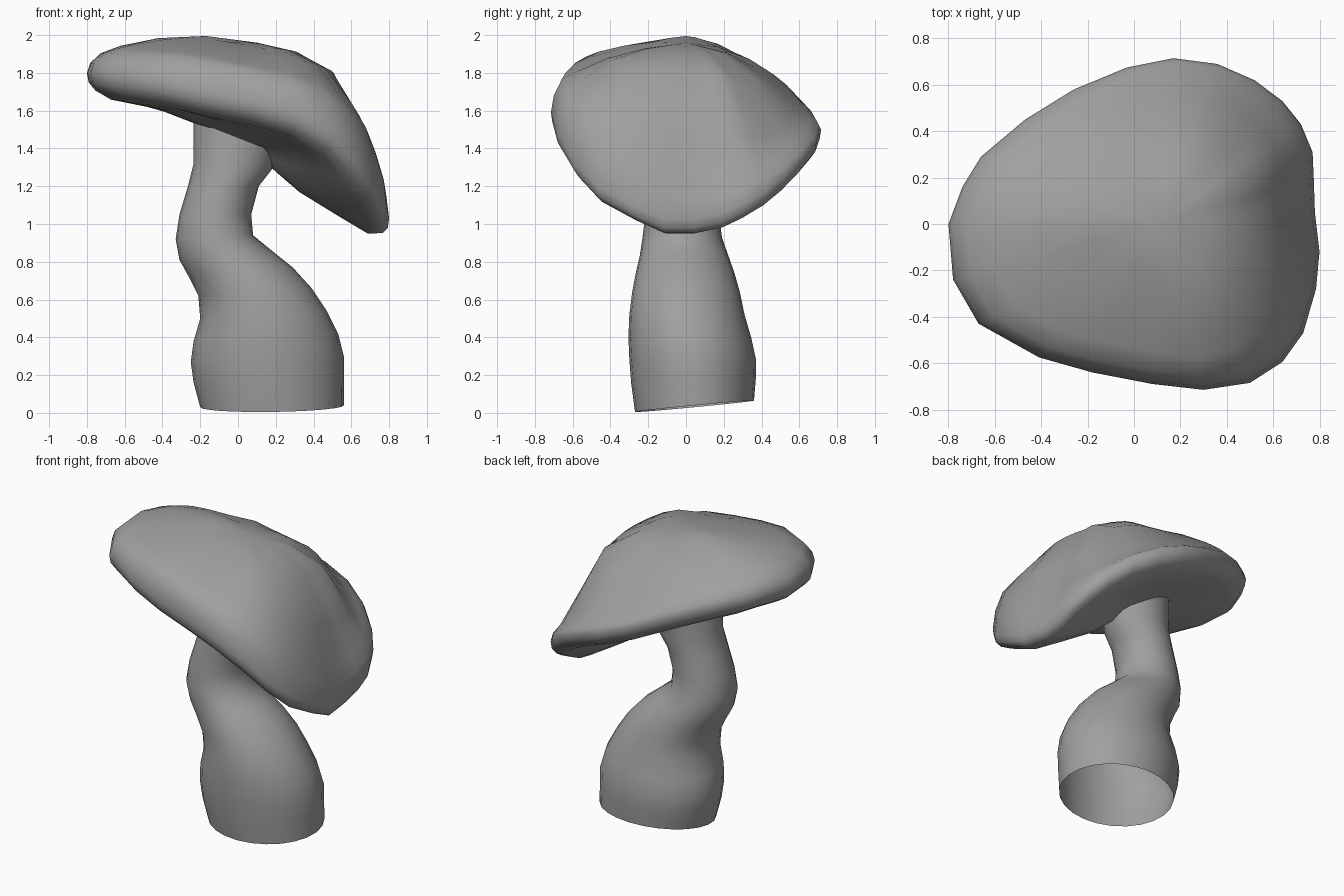
import bpy, bmesh, math
from mathutils import Vector

if "Cube" in bpy.data.objects:
    bpy.data.objects.remove(bpy.data.objects["Cube"])

grey = bpy.data.materials.new("dark_grey")
grey.diffuse_color = (.35, .35, .35, 1)
grey.use_nodes = True
grey.node_tree.nodes["Principled BSDF"].inputs["Base Color"].default_value = grey.diffuse_color


def skin(name, rings, start=None, end=None):
    """Bridge closed rings of points; optional end points close the shape."""
    bm = bmesh.new()
    loops = [[bm.verts.new(p) for p in r] for r in rings]
    n = len(loops[0])
    for a, b in zip(loops, loops[1:]):
        for i in range(n):
            j = (i + 1) % n
            bm.faces.new((a[i], a[j], b[j], b[i]))
    for tip, loop in ((start, loops[0]), (end, loops[-1])):
        if tip is not None:
            v = bm.verts.new(tip)
            for i in range(n):
                bm.faces.new((v, loop[i], loop[(i + 1) % n]))
    bmesh.ops.recalc_face_normals(bm, faces=bm.faces)
    mesh = bpy.data.meshes.new(name)
    bm.to_mesh(mesh)
    bm.free()
    mesh.materials.append(grey)
    obj = bpy.data.objects.new(name, mesh)
    bpy.context.collection.objects.link(obj)
    for p in mesh.polygons:
        p.use_smooth = True
    return obj


# Stem: each ring is left x,z / right x,z / y centre, y radius
STEM = [
    (-.20, .03, .56, .04, .045, .315),
    (-.235, .16, .56, .18, .04, .33),
    (-.25, .27, .56, .30, .035, .335),
    (-.235, .38, .53, .42, .02, .325),
    (-.20, .50, .47, .54, .005, .305),
    (-.21, .62, .39, .66, .0, .285),
    (-.26, .72, .29, .77, -.005, .26),
    (-.31, .81, .19, .85, -.01, .235),
    (-.33, .92, .08, .94, -.02, .21),
    (-.31, 1.05, .07, 1.05, -.02, .195),
    (-.265, 1.20, .11, 1.20, -.015, .19),
    (-.235, 1.32, .18, 1.29, -.01, .19),
    (-.235, 1.55, .20, 1.38, 0, .19),
]
rings = []
for k, (lx, lz, rx, rz, yc, ry) in enumerate(STEM):
    tilt = max(0, .03 - .015 * k)          # the cut at the foot slopes
    ring = []
    for i in range(24):
        a = math.tau * i / 24
        c, s = math.cos(a), math.sin(a)
        ring.append(((lx + rx) / 2 + (rx - lx) / 2 * c, yc + ry * s,
                     (lz + rz) / 2 + (rz - lz) / 2 * c + tilt * s))
    rings.append(ring)
skin("stem", rings)

# Cap rim, counterclockwise from the low side
RIM = [
    (.80, -.12, 1.03), (.78, .05, 1.03), (.775, .20, 1.06), (.77, .31, 1.11),
    (.72, .43, 1.18), (.64, .53, 1.26), (.52, .62, 1.35), (.36, .69, 1.43),
    (.17, .715, 1.50), (-.03, .675, 1.57), (-.26, .58, 1.66), (-.47, .45, 1.73),
    (-.66, .29, 1.78), (-.74, .16, 1.80), (-.80, 0, 1.80), (-.78, -.24, 1.80),
    (-.67, -.43, 1.78), (-.41, -.575, 1.75), (-.18, -.64, 1.70), (.08, -.69, 1.65),
    (.30, -.715, 1.59), (.50, -.685, 1.48), (.64, -.595, 1.33), (.73, -.47, 1.20),
    (.785, -.28, 1.10),
]
# Dome height fraction at four radii, by direction: full on one side, dished on the other
RADII = (.3, .58, .8, .92)
DOME = [
    (0, .95, .83, .50, .22), (22, .94, .80, .42, .18), (50, .92, .68, .26, .11),
    (90, .89, .60, .28, .13), (135, .93, .74, .48, .28), (180, 1.22, 1.15, .90, .65),
    (225, 1.02, .92, .78, .65), (270, .91, .76, .60, .50), (315, .94, .82, .58, .42),
    (360, .95, .83, .50, .22),
]
TOP = Vector((.1, 0, 1.96))
UNDER = Vector((.1, 0, 1.37))


def dome(angle):
    for a, b in zip(DOME, DOME[1:]):
        if a[0] <= angle <= b[0]:
            t = (angle - a[0]) / (b[0] - a[0])
            t = t * t * (3 - 2 * t)
            return [p + (q - p) * t for p, q in zip(a[1:], b[1:])]


def cap_ring(s, height):
    ring = []
    for x, y, z in RIM:
        angle = math.degrees(math.atan2(y - TOP.y, x - TOP.x)) % 360
        ring.append((TOP.x + (x - TOP.x) * s, TOP.y + (y - TOP.y) * s, height(z, dome(angle))))
    return ring


cap = [cap_ring(s, lambda z, g, k=k: z + (TOP.z - z) * g[k]) for k, s in enumerate(RADII)]
cap.append(cap_ring(.98, lambda z, g: z + (TOP.z - z) * g[3] * .5))
cap.append(cap_ring(1, lambda z, g: z))
# Rounded lip and sagging underside: radius, share of rim height, sag
for s, t, sag in ((.99, 1, .05), (.95, .98, .085), (.86, .92, .107), (.59, .714, .067),
                  (.33, .455, .046), (.15, .22, .02)):
    cap.append(cap_ring(s, lambda z, g, t=t, d=sag: UNDER.z + (z - UNDER.z) * t - d))
skin("cap", cap, start=TOP, end=UNDER)
